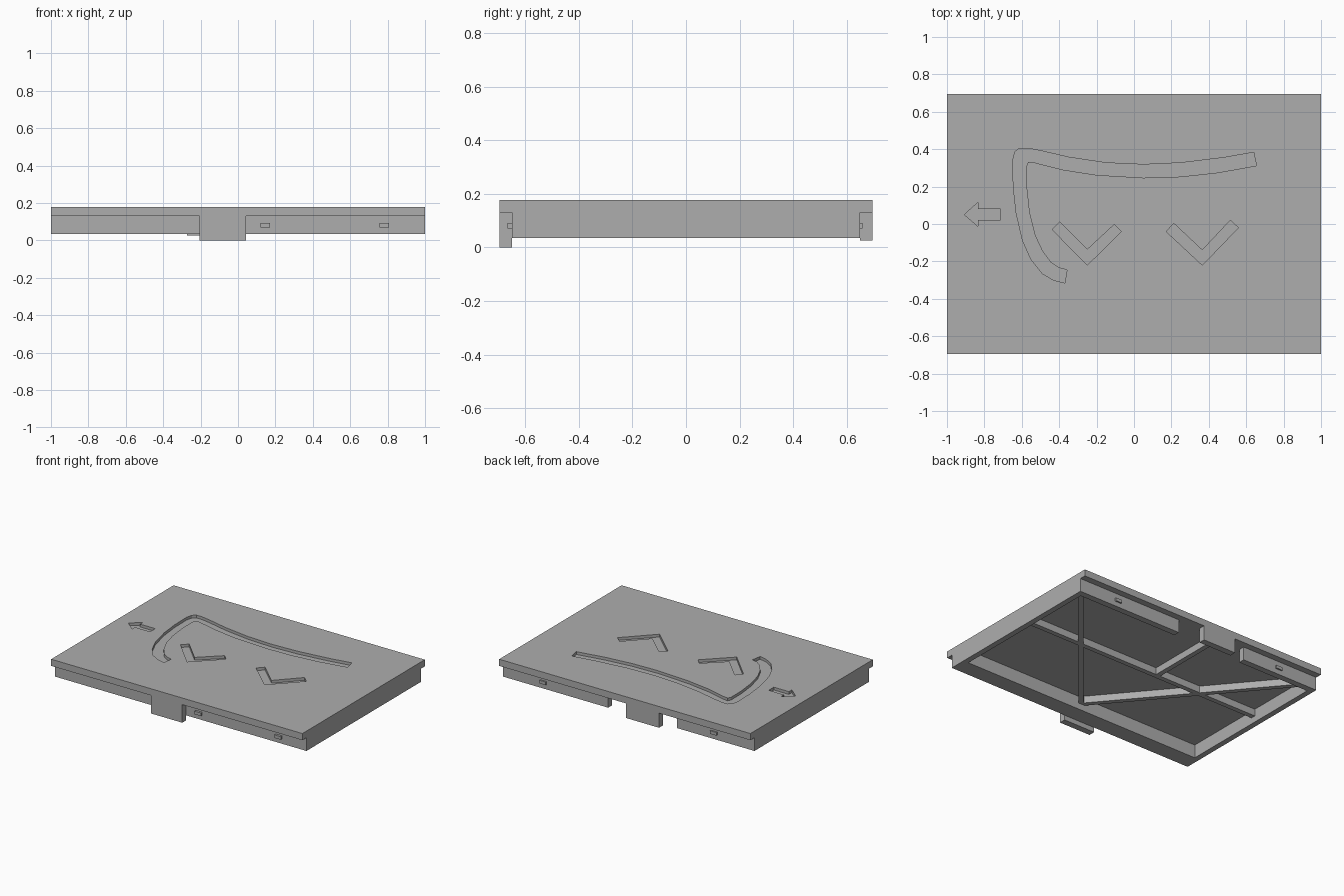
import bpy, bmesh

if "Cube" in bpy.data.objects:
    bpy.data.objects.remove(bpy.data.objects["Cube"])

grey = bpy.data.materials.new("plain_grey")
grey.diffuse_color = (0.42, 0.42, 0.42, 1)
grey.use_nodes = True
grey.node_tree.nodes["Principled BSDF"].inputs["Base Color"].default_value = grey.diffuse_color


def prism(name, pts, z0, z1):
    """Extrude a plan outline from z0 to z1."""
    bm = bmesh.new()
    face = bm.faces.new([bm.verts.new((x, y, z0)) for x, y in pts])
    ext = bmesh.ops.extrude_face_region(bm, geom=[face])
    for v in ext["geom"]:
        if isinstance(v, bmesh.types.BMVert):
            v.co.z = z1
    bmesh.ops.recalc_face_normals(bm, faces=bm.faces)
    me = bpy.data.meshes.new(name)
    bm.to_mesh(me)
    bm.free()
    me.materials.append(grey)
    ob = bpy.data.objects.new(name, me)
    bpy.context.collection.objects.link(ob)
    return ob


def box(name, x0, x1, y0, y1, z0, z1):
    return prism(name, [(x0, y0), (x1, y0), (x1, y1), (x0, y1)], z0, z1)


def rib(name, ax, ay, bx, by, w=0.035):
    """Straight stiffening bar under the lid."""
    dx, dy = bx - ax, by - ay
    l = (dx * dx + dy * dy) ** 0.5
    nx, ny = -dy / l * w / 2, dx / l * w / 2
    return prism(name, [(ax + nx, ay + ny), (bx + nx, by + ny),
                        (bx - nx, by - ny), (ax - nx, ay - ny)], 0.08, LID)


LID, TOP, RIM = 0.13, 0.178, 0.035

# Lid plate with engraved marks
lid = box("lid_plate", -1, 1, -0.696, 0.696, LID, TOP)
marks = {
    "curved_groove": [
        (.64, .383), (.48, .355), (.25, .327), (.05, .318), (-.15, .327), (-.35, .357),
        (-.5, .392), (-.57, .405), (-.615, .405), (-.637, .385), (-.648, .34),
        (-.645, .2), (-.63, .06), (-.595, -.09), (-.55, -.19), (-.49, -.265),
        (-.43, -.30), (-.37, -.315), (-.358, -.245), (-.40, -.235), (-.445, -.205),
        (-.49, -.145), (-.53, -.06), (-.56, .06), (-.575, .2), (-.575, .31),
        (-.565, .333), (-.53, .328), (-.38, .29), (-.2, .262), (.05, .247),
        (.25, .253), (.45, .275), (.655, .312)],
    "arrow_groove": [(-.907, .05), (-.835, .115), (-.835, .08), (-.715, .08),
                     (-.715, .022), (-.835, .022), (-.835, -.012)],
    "left_chevron_groove": [(-.437, -.03), (-.397, .012), (-.25, -.137),
                            (-.105, -.002), (-.067, -.04), (-.25, -.22)],
    "right_chevron_groove": [(.172, -.04), (.213, .003), (.365, -.14),
                             (.515, .02), (.558, -.02), (.365, -.22)],
}
bpy.context.view_layer.objects.active = lid
for name, pts in marks.items():
    cutter = prism(name, pts, TOP - 0.02, TOP + 0.05)
    cutter.hide_render = True
    mod = lid.modifiers.new(name, 'BOOLEAN')
    mod.operation, mod.solver, mod.object = 'DIFFERENCE', 'EXACT', cutter
    bpy.ops.object.modifier_apply(modifier=mod.name)
    bpy.data.objects.remove(cutter)

# Skirt walls, the back one open in the middle
box("front_wall", -1, 1, -0.65, -0.53, RIM, LID)
box("left_wall", -1, -0.96, -0.53, 0.65, RIM, LID)
box("right_wall", 0.96, 1, -0.53, 0.65, RIM, LID)
box("back_wall_left", -0.96, -0.385, 0.605, 0.65, RIM, LID)
box("back_wall_right", 0.165, 0.96, 0.605, 0.65, RIM, LID)

# Hanging tabs
box("front_tab", -0.207, 0.043, -0.696, -0.65, 0, LID)
box("back_tab", -0.272, -0.01, 0.65, 0.696, 0.025, LID)

# Small clip nubs
for i, x in enumerate((0.145, 0.782)):
    box(f"front_nub_{i}", x - 0.025, x + 0.025, -0.666, -0.65, 0.07, 0.092)
for i, x in enumerate((-0.68, 0.68)):
    box(f"back_nub_{i}", x - 0.025, x + 0.025, 0.65, 0.66, 0.07, 0.092)

# Underside ribs
rib("cross_rib", -0.96, 0.06, 0.96, 0.06)
rib("back_rib", -0.14, 0.06, -0.14, 0.65)
for side, s in (("left", -1), ("right", 1)):
    rib(f"{side}_diagonal_rib", 0, -0.535, 0.955 * s, 0.6)
